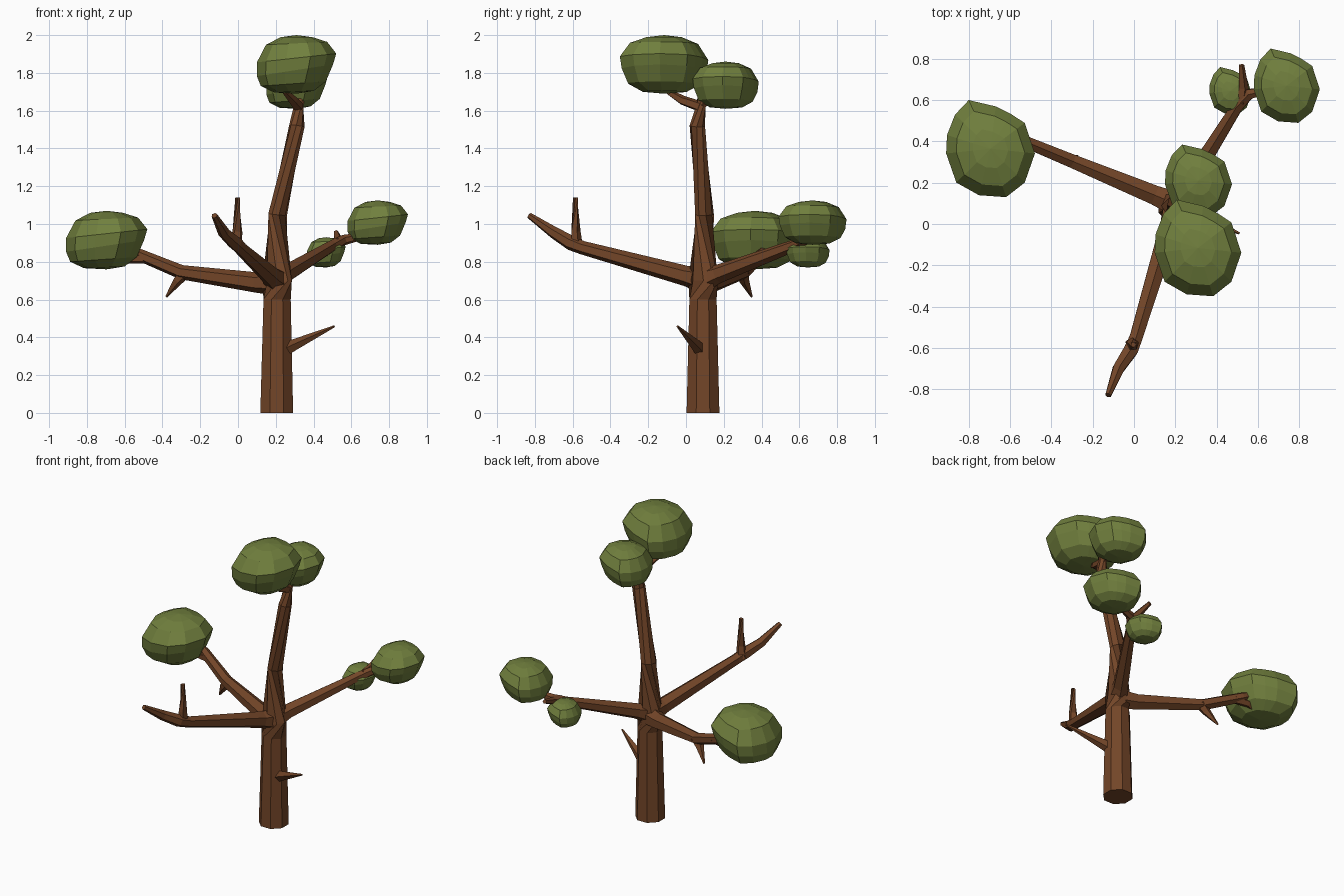
import bpy, bmesh, math
from mathutils import Vector

if "Cube" in bpy.data.objects:
    bpy.data.objects.remove(bpy.data.objects["Cube"])


def material(name, rgb):
    m = bpy.data.materials.new(name)
    m.diffuse_color = (*rgb, 1)
    m.use_nodes = True
    m.node_tree.nodes["Principled BSDF"].inputs["Base Color"].default_value = m.diffuse_color
    return m


BARK = material("bark", (0.17, 0.06, 0.021))
LEAF = material("leaf", (0.165, 0.215, 0.048))


def finish(name, bm, mat):
    bmesh.ops.recalc_face_normals(bm, faces=bm.faces)
    me = bpy.data.meshes.new(name)
    bm.to_mesh(me)
    bm.free()
    me.materials.append(mat)
    bpy.context.collection.objects.link(bpy.data.objects.new(name, me))


def bridge(bm, rings):
    for a, b in zip(rings, rings[1:]):
        n = len(a)
        for i in range(n):
            j = (i + 1) % n
            bm.faces.new((a[i], a[j], b[j], b[i]))


def limb(name, path, sides=6):
    """Tapered faceted tube through (x, y, z, radius) points."""
    bm = bmesh.new()
    pts = [Vector(p[:3]) for p in path]
    rings = []
    for k, p in enumerate(pts):
        d = Vector((0, 0, 0))
        if k > 0:
            d += (p - pts[k - 1]).normalized()
        if k < len(pts) - 1:
            d += (pts[k + 1] - p).normalized()
        q = d.to_track_quat('Z', 'Y')
        r = path[k][3]
        ring = []
        for i in range(sides):
            a = math.tau * (i + 0.5) / sides
            ring.append(bm.verts.new(p + q @ Vector((r * math.cos(a), r * math.sin(a), 0))))
        rings.append(ring)
    bridge(bm, rings)
    bm.faces.new(rings[0])
    bm.faces.new(rings[-1])
    finish(name, bm, BARK)


# Foliage: uneven outline seen from above, stacked in scaled rings
OUTLINE = [(1, -.1), (.77, .53), (.45, .72), (.12, .87), (-.49, 1), (-.8, .7),
           (-.98, .28), (-1, -.1), (-.77, -.7), (-.26, -.96), (.35, -1), (.77, -.7)]
# scale, height, sideways shift, tilt
PROFILE = [(.5, -.93, -.06, .03), (.82, -.66, -.08, .08), (.96, -.2, -.04, .2),
           (1, .22, 0, .15), (.77, .72, 0, .05), (.4, .93, 0, 0)]


def foliage(name, lo, hi):
    lo, hi = Vector(lo), Vector(hi)
    c, h = (lo + hi) / 2, (hi - lo) / 2

    def vert(x, y, z):
        return bm.verts.new((c.x + h.x * x, c.y + h.y * y, c.z + h.z * z))

    bm = bmesh.new()
    rings = [[vert(x * s + dx, y * s, z + t * x) for x, y in OUTLINE]
             for s, z, dx, t in PROFILE]
    bridge(bm, rings)
    for ring, z in ((rings[0], -1), (rings[-1], 1)):
        pole = vert(0, 0, z)
        for i in range(len(ring)):
            bm.faces.new((ring[i], ring[(i + 1) % len(ring)], pole))
    finish(name, bm, LEAF)


# Trunk and its lower twig
limb("trunk", [(.205, .09, 0, .094), (.207, .09, .6, .078), (.207, .09, .7, .078),
               (.21, .098, 1.05, .05), (.312, .06, 1.52, .041), (.324, .085, 1.66, .026)], 8)
limb("trunk_twig", [(.23, .08, .325, .04), (.3, .05, .36, .032), (.51, -.045, .458, .006)], 5)

# Left branch
limb("left_branch", [(.22, .09, .69, .07), (.1, .14, .69, .054), (-.3, .305, .745, .038),
                     (-.53, .4, .84, .032), (-.66, .43, .9, .018)])
limb("left_branch_twig", [(-.28, .3, .745, .035), (-.32, .31, .7, .027),
                          (-.38, .348, .615, .006)], 5)
limb("left_branch_tip", [(-.48, .38, .82, .03), (-.58, .4, .815, .026), (-.67, .39, .775, .01)], 5)

# Front branch, bare
limb("front_branch", [(.21, .11, .7, .075), (.175, 0, .725, .054), (.01, -.55, .875, .036),
                      (-.015, -.61, .9, .04), (-.075, -.7, .955, .032), (-.125, -.83, 1.045, .016)])
limb("front_branch_twig", [(-.01, -.58, .88, .034), (-.003, -.585, .96, .027),
                           (-.003, -.585, 1.14, .014)], 5)

# Back right branch
limb("back_branch", [(.2, .08, .7, .07), (.25, .17, .735, .05), (.5, .57, .885, .032),
                     (.56, .63, .915, .028), (.72, .665, .95, .014)])
limb("back_branch_twig", [(.52, .59, .895, .032), (.53, .66, .915, .025), (.52, .77, .955, .014)], 5)
limb("back_branch_side_twig", [(.51, .58, .885, .024), (.46, .64, .86, .012)], 5)

# Twigs at the treetop
limb("top_twig_front", [(.32, .08, 1.62, .03), (.29, -.02, 1.655, .026), (.24, -.11, 1.71, .014)], 5)
limb("top_twig_back", [(.322, .08, 1.63, .026), (.32, .17, 1.71, .014)], 5)

# Leaf clumps
foliage("foliage_top", (.1, -.35, 1.69), (.52, .118, 2))
foliage("foliage_top_back", (.15, .035, 1.61), (.475, .385, 1.86))
foliage("foliage_left", (-.91, .13, .76), (-.48, .6, 1.07))
foliage("foliage_right", (.58, .49, .89), (.9, .85, 1.125))
foliage("foliage_small", (.365, .53, .77), (.57, .76, .93))
